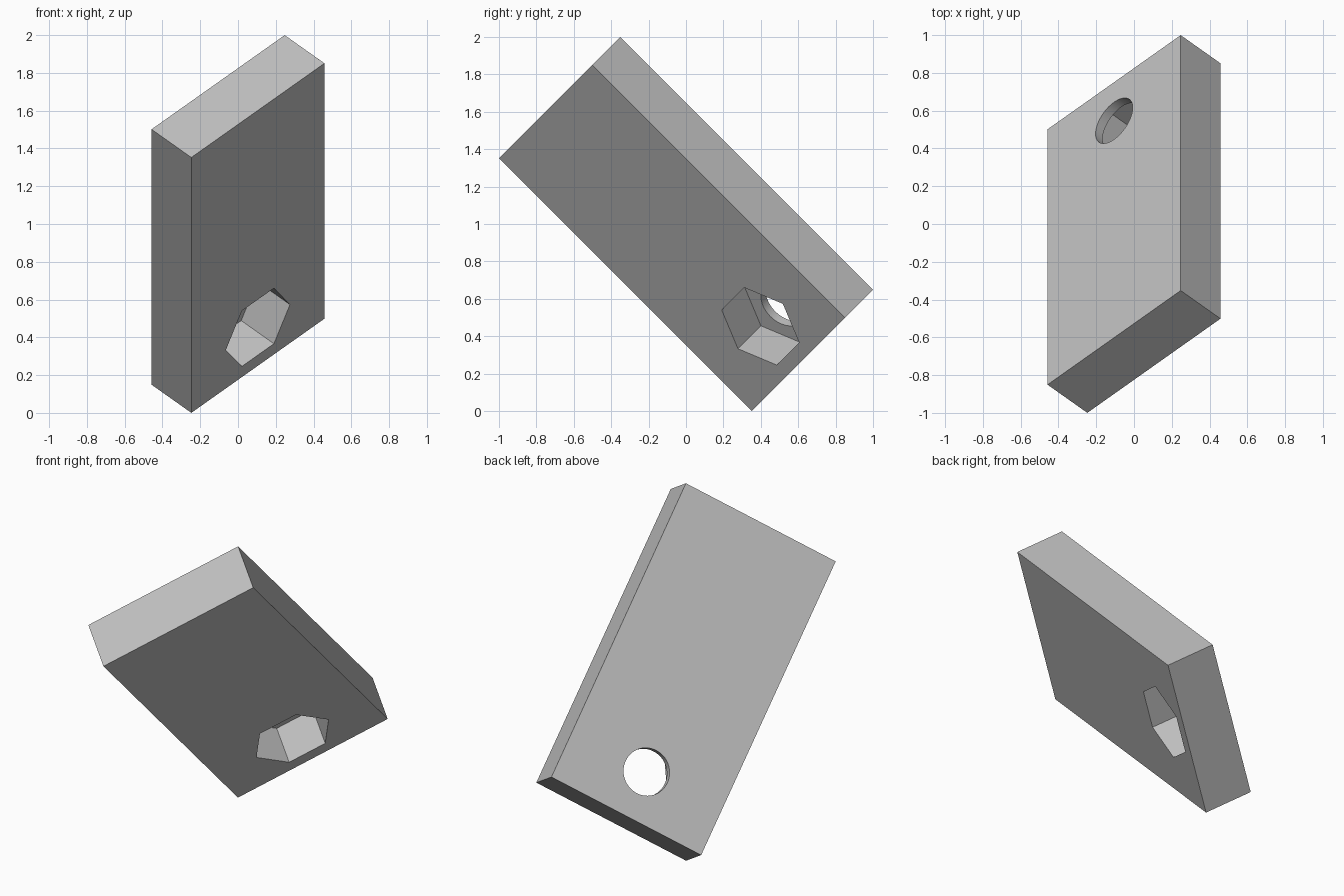
import bpy
import bmesh
from math import cos, sin, pi, radians
from mathutils import Matrix, Vector

cube = bpy.data.objects.get("Cube")
if cube:
    bpy.data.objects.remove(cube, do_unlink=True)

# Block size, and the stepped hole near its lower end
WIDTH, LENGTH, THICK = 0.997, 1.912, 0.298
HOLE_Y = -LENGTH / 2 + 0.288
HEX_RADIUS, HEX_DEPTH, BORE_RADIUS = 0.24, 0.245, 0.139

grey = bpy.data.materials.new("plain grey")
grey.use_nodes = True
colour = (0.53, 0.53, 0.53, 1)
grey.diffuse_color = colour
grey.node_tree.nodes["Principled BSDF"].inputs["Base Color"].default_value = colour


def prism(name, outline, bottom, top):
    """Extrude a flat outline between two heights."""
    bm = bmesh.new()
    face = bm.faces.new([bm.verts.new((x, y, bottom)) for x, y in outline])
    moved = bmesh.ops.extrude_face_region(bm, geom=[face])["geom"]
    verts = [v for v in moved if isinstance(v, bmesh.types.BMVert)]
    bmesh.ops.translate(bm, vec=(0, 0, top - bottom), verts=verts)
    bmesh.ops.recalc_face_normals(bm, faces=bm.faces)
    mesh = bpy.data.meshes.new(name)
    bm.to_mesh(mesh)
    bm.free()
    mesh.materials.append(grey)
    obj = bpy.data.objects.new(name, mesh)
    bpy.context.collection.objects.link(obj)
    return obj


def ring(radius, sides):
    return [(radius * cos(2 * pi * i / sides),
             HOLE_Y + radius * sin(2 * pi * i / sides)) for i in range(sides)]


# Rectangular block
w, l, t = WIDTH / 2, LENGTH / 2, THICK / 2
block = prism("block", [(-w, -l), (w, -l), (w, l), (-w, l)], -t, t)

# Hexagonal pocket in one face, round bore through the other
cutters = [prism("hex_pocket_cutter", ring(HEX_RADIUS, 6), t - HEX_DEPTH, t + 0.1),
           prism("bore_cutter", ring(BORE_RADIUS, 64), -t - 0.1, t + 0.05)]
bpy.context.view_layer.objects.active = block
for cutter in cutters:
    cutter.hide_render = True
    cut = block.modifiers.new("cut", "BOOLEAN")
    cut.operation = "DIFFERENCE"
    cut.solver = "EXACT"
    cut.object = cutter
    bpy.ops.object.modifier_apply(modifier=cut.name)
    bpy.data.objects.remove(cutter, do_unlink=True)

# Tilt the block: columns are its width, length and pocket directions
h = 0.5 ** 0.5
across = Vector((h, 0.5, 0.5))
along = Vector((0, -h, h))
tilt = Matrix((across, along, across.cross(along))).transposed().to_4x4()
block.data.transform(Matrix.Translation((0, 0, 1)) @ tilt)

# Smooth bore wall, sharp edges elsewhere
bpy.ops.object.select_all(action="DESELECT")
block.select_set(True)
bpy.ops.object.shade_smooth_by_angle(angle=radians(30))
